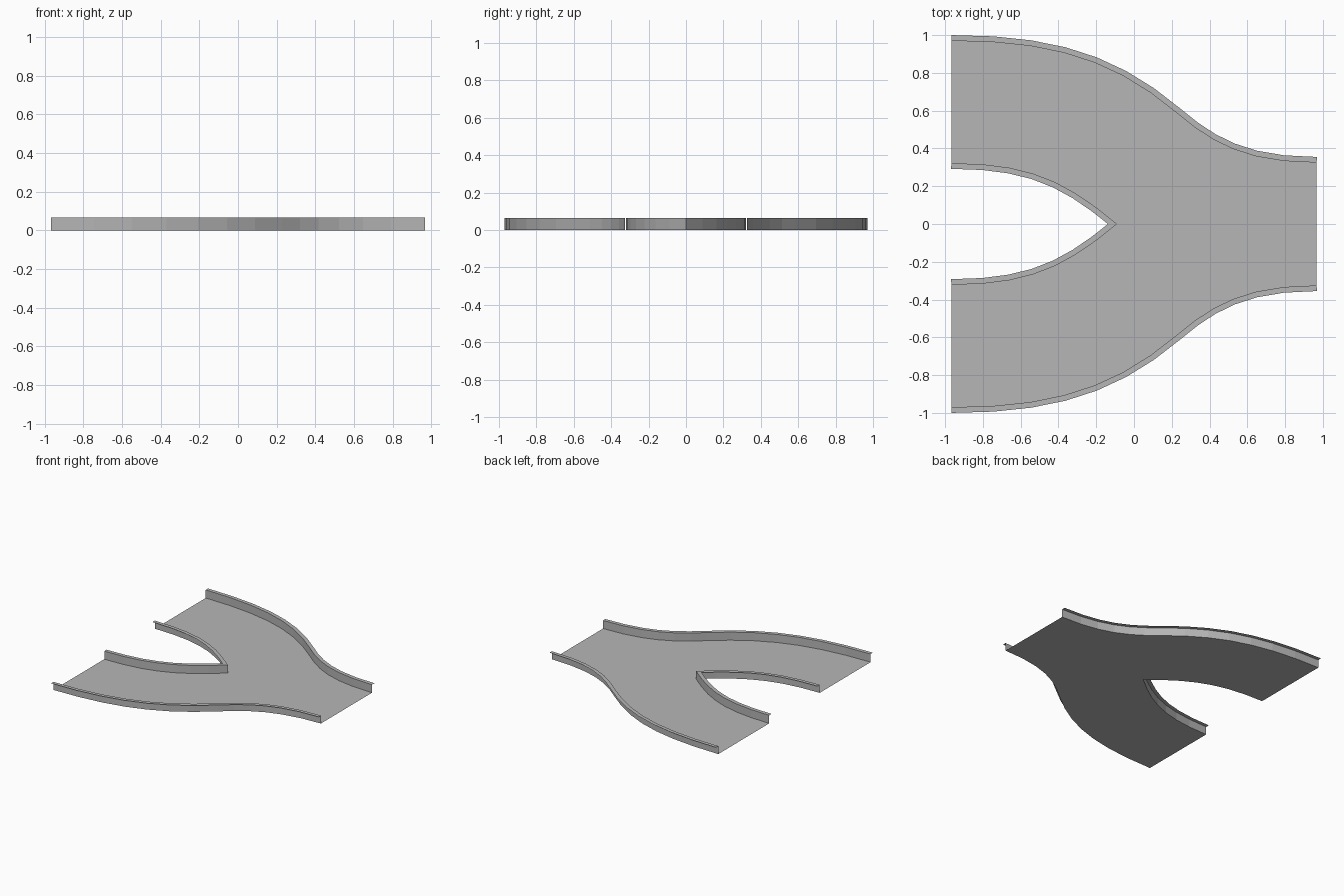
import bpy, bmesh
from mathutils import Vector
from mathutils.geometry import interpolate_bezier

cube = bpy.data.objects.get("Cube")
if cube:
    bpy.data.objects.remove(cube)

HALF = 0.967      # half length of the tray
HEIGHT = 0.065    # side wall height
LIP = 0.03        # flange width

steel = bpy.data.materials.new("galvanised grey")
steel.use_nodes = True
colour = (0.47, 0.47, 0.47, 1)
steel.diffuse_color = colour
steel.node_tree.nodes["Principled BSDF"].inputs["Base Color"].default_value = colour


def bend(start, handle_a, handle_b, end, segments):
    """Plan curve as a list of 2D points."""
    pts = [Vector((*p, 0)) for p in (start, handle_a, handle_b, end)]
    return [p.to_2d() for p in interpolate_bezier(*pts, segments + 1)]


def offset(path, distance):
    """Shift a path sideways, to its left for a positive distance."""
    out = []
    for i, p in enumerate(path):
        ahead = (path[min(i + 1, len(path) - 1)] - path[max(i - 1, 0)]).normalized()
        out.append(p + Vector((-ahead.y, ahead.x)) * distance)
    return out


def finish(name, bm):
    """Make the object and mirror it to the other branch."""
    mesh = bpy.data.meshes.new(name)
    bm.to_mesh(mesh)
    bm.free()
    mesh.materials.append(steel)
    obj = bpy.data.objects.new(name, mesh)
    bpy.context.collection.objects.link(obj)
    mirror = obj.modifiers.new("mirror", "MIRROR")
    mirror.use_axis = (False, True, False)
    mirror.merge_threshold = 0.0005


def strip(name, path_a, z_a, path_b, z_b):
    """Thin sheet between two matching paths."""
    bm = bmesh.new()
    a = [bm.verts.new((p.x, p.y, z_a)) for p in path_a]
    b = [bm.verts.new((p.x, p.y, z_b)) for p in path_b]
    for i in range(len(a) - 1):
        bm.faces.new((a[i], a[i + 1], b[i + 1], b[i]))
    finish(name, bm)


# Plan lines of the two side walls on one branch
outer = bend((-HALF, 0.97), (-0.42, 0.97), (-0.10, 0.865), (0.23, 0.585), 7)
outer += bend((0.23, 0.585), (0.41, 0.432), (0.585, 0.325), (HALF, 0.325), 6)[1:]
inner = bend((-HALF, 0.322), (-0.55, 0.322), (-0.36, 0.225), (-0.09, 0), 7)

# Flange edges, with the inner pair meeting at a point
outer_edge = offset(outer, LIP)
inner_edge = offset(inner, -LIP)
inner_edge[-1] = Vector((-0.138, 0))

# Floor, one half up to the centre line
bm = bmesh.new()
outline = outer + [Vector((HALF, 0))] + inner[::-1]
floor = bm.faces.new([bm.verts.new((p.x, p.y, 0)) for p in outline])
floor.normal_update()
if floor.normal.z < 0:
    floor.normal_flip()
bmesh.ops.triangulate(bm, faces=[floor])
finish("tray_floor", bm)

# Side walls and their outward flanges
strip("outer_wall", outer, 0, outer, HEIGHT)
strip("outer_flange", outer, HEIGHT, outer_edge, HEIGHT)
strip("inner_wall", inner, HEIGHT, inner, 0)
strip("inner_flange", inner_edge, HEIGHT, inner, HEIGHT)
